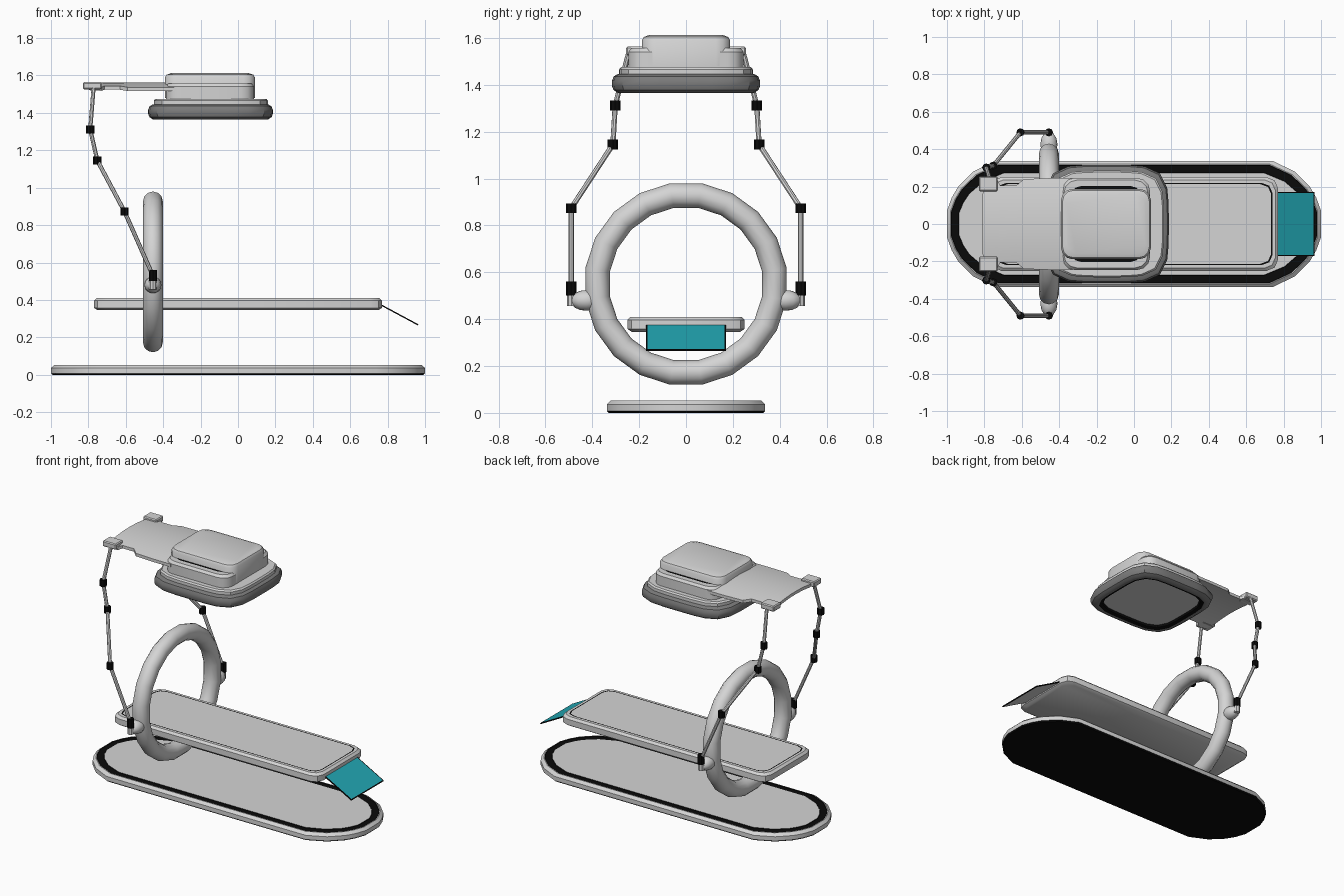
import bpy, bmesh, math
from mathutils import Vector, Matrix

if "Cube" in bpy.data.objects:
    bpy.data.objects.remove(bpy.data.objects["Cube"])

def mat(name, r, g, b):
    m = bpy.data.materials.new(name)
    m.diffuse_color = (r, g, b, 1)
    m.use_nodes = True
    m.node_tree.nodes["Principled BSDF"].inputs["Base Color"].default_value = m.diffuse_color
    return m

LIGHT = mat("light_grey", 0.66, 0.66, 0.66)
DARK = mat("dark_grey", 0.2, 0.2, 0.2)
BLACK = mat("black", 0.003, 0.003, 0.003)
TEAL = mat("teal", 0.016, 0.39, 0.46)
MATS = [LIGHT, DARK, BLACK, TEAL]

def finish(name, bm):
    bmesh.ops.recalc_face_normals(bm, faces=bm.faces[:])
    me = bpy.data.meshes.new(name)
    bm.to_mesh(me)
    bm.free()
    for m in MATS:
        me.materials.append(m)
    ob = bpy.data.objects.new(name, me)
    bpy.context.collection.objects.link(ob)
    return ob

def rounded_rect(hx, hy, r, n=3):
    pts = []
    for k, (sx, sy) in enumerate([(1, 1), (-1, 1), (-1, -1), (1, -1)]):
        for i in range(n + 1):
            a = math.pi / 2 * (k + i / n)
            pts.append((sx * (hx - r) + r * math.cos(a), sy * (hy - r) + r * math.sin(a)))
    return pts

def superellipse(hx, hy, e=4.5, n=28):
    pts = []
    for i in range(n):
        a = 2 * math.pi * (i + 0.5) / n
        c, s = math.cos(a), math.sin(a)
        k = (abs(c) ** e + abs(s) ** e) ** (-1 / e)
        pts.append((hx * c * k, hy * s * k))
    return pts

def loft(name, pts, layers, caps=(0, 0), cx=0):
    """Stack the outline through (inset, z, material of the band below)."""
    hx = max(p[0] for p in pts)
    hy = max(p[1] for p in pts)
    bm = bmesh.new()
    rings = [[bm.verts.new((cx + x * (hx - d) / hx, y * (hy - d) / hy, z)) for x, y in pts]
             for d, z, _ in layers]
    n = len(pts)
    for j in range(1, len(rings)):
        a, b = rings[j - 1], rings[j]
        for i in range(n):
            k = (i + 1) % n
            bm.faces.new((a[i], a[k], b[k], b[i])).material_index = layers[j][2]
    bm.faces.new(rings[0][::-1]).material_index = caps[0]
    bm.faces.new(rings[-1]).material_index = caps[1]
    return finish(name, bm)

def rod(name, a, b, r, m, sides=8):
    a, b = Vector(a), Vector(b)
    d = b - a
    bm = bmesh.new()
    M = Matrix.Translation((a + b) / 2) @ d.to_track_quat('Z', 'Y').to_matrix().to_4x4()
    bmesh.ops.create_cone(bm, cap_ends=True, segments=sides, radius1=r, radius2=r,
                          depth=d.length, matrix=M)
    for f in bm.faces:
        f.material_index = m
    return finish(name, bm)

def box(name, c, size):
    bm = bmesh.new()
    bmesh.ops.create_cube(bm, size=1, matrix=Matrix.Translation(c) @ Matrix.Diagonal((*size, 1)))
    bmesh.ops.bevel(bm, geom=bm.edges[:], offset=0.006, segments=1, affect='EDGES')
    return finish(name, bm)

# Floor base with black border groove
q = [(1, .07), (.975, .14), (.94, .2), (.86, .28), (.74, .338)]
base = (q + [(-x, y) for x, y in q[::-1]] + [(-x, -y) for x, y in q]
        + [(x, -y) for x, y in q[::-1]])
loft("floor_base", base, [(.008, 0, 0), (0, .008, 2), (0, .036, 0), (.018, .053, 0),
                          (.022, .053, 0), (.024, .05, 2), (.062, .05, 2), (.064, .053, 2)], (2, 0))

# Bed with thin black seam
loft("bed", rounded_rect(.77, .25, .06, 2),
     [(.02, .345, 0), (0, .358, 0), (0, .396, 0), (.014, .41, 0), (.03, .41, 0), (.037, .41, 2)])

# Foot flap: teal top, grey underside, black border
bm = bmesh.new()
L = math.hypot(.205, .11)
bmesh.ops.create_cube(bm, size=1, matrix=Matrix.Translation((.86, 0, .322))
                      @ Matrix.Rotation(math.atan2(.11, .205), 4, 'Y')
                      @ Matrix.Diagonal((L, .342, .007, 1)))
big = sorted(bm.faces, key=lambda f: -f.calc_area())[:2]
for f in bm.faces:
    f.material_index = 2
bmesh.ops.inset_individual(bm, faces=big, thickness=.008)
for f in big:
    f.material_index = 3 if f.calc_center_median().z > .322 else 0
finish("foot_flap", bm)

# Scanner ring around the bed
bpy.ops.mesh.primitive_torus_add(major_segments=20, minor_segments=12,
                                 major_radius=.382, minor_radius=.053)
ring = bpy.context.object
ring.name = "scanner_ring"
ring.data.transform(Matrix.Translation((-.455, 0, .55)) @ Matrix.Rotation(math.pi / 2, 4, 'Y')
                    @ Matrix.Rotation(math.pi / 20, 4, 'Z'))
ring.data.materials.append(LIGHT)

# Jointed arms on both sides
for s, side in ((1, "back"), (-1, "front")):
    bm = bmesh.new()
    bmesh.ops.create_uvsphere(bm, u_segments=12, v_segments=8, radius=1,
                              matrix=Matrix.Translation((-.455, s * .425, .48))
                              @ Matrix.Diagonal((.046, .07, .044, 1)))
    finish(side + "_pivot", bm)
    rod(side + "_arm_foot", (-.455, s * .488, .457), (-.455, s * .488, .505), .02, 0)
    path = [Vector((x, s * y, z)) for x, y, z in
            [(-.455, .49, .53), (-.607, .49, .873), (-.752, .312, 1.145),
             (-.79, .302, 1.312), (-.772, .245, 1.535)]]
    for i in range(4):
        rod(f"{side}_arm_rod_{i}", path[i], path[i + 1], .0115, 0)
        d = Vector((0, 0, .021))
        if i == 0:
            d.z = .03
        rod(f"{side}_arm_joint_{i}", path[i] - d, path[i] + d, .022, 2)
    box(side + "_arm_bracket", (-.78, s * .215, 1.545), (.1, .08, .038))

# Arched support plate, narrowed at the side notches
stations = [(-.81, .16), (-.79, .225), (-.73, .235), (-.715, .205), (-.63, .205),
            (-.59, .24), (-.45, .245), (-.33, .245)]
bm = bmesh.new()
N = 10
grid = []
for x, w in stations:
    row = []
    for i in range(N + 1):
        y = w * (2 * i / N - 1)
        z = 1.562 - .026 * (y / .245) ** 2
        row.append((bm.verts.new((x, y, z)), bm.verts.new((x, y, z - .02))))
    grid.append(row)
for a, b in zip(grid, grid[1:]):
    for i in range(N):
        for t in (0, 1):
            bm.faces.new((a[i][t], a[i + 1][t], b[i + 1][t], b[i][t]))
    for i in (0, N):
        bm.faces.new((a[i][0], b[i][0], b[i][1], a[i][1]))
for row in (grid[0], grid[-1]):
    for i in range(N):
        bm.faces.new((row[i][0], row[i + 1][0], row[i + 1][1], row[i][1]))
finish("support_plate", bm)

# Overhead head: dark bumper with recessed underside, collar, housing, cap
loft("head_bumper", superellipse(.333, .316),
     [(.07, 1.385, 0), (.065, 1.372, 2), (.045, 1.365, 2), (.025, 1.365, 1), (.006, 1.378, 1),
      (0, 1.395, 1), (0, 1.418, 1), (.008, 1.436, 1), (.025, 1.446, 1)], (0, 1), -.147)
loft("head_collar", superellipse(.305, .285), [(0, 1.44, 0), (0, 1.466, 0), (.008, 1.475, 0)], (0, 0), -.145)
loft("head_housing", rounded_rect(.236, .246, .07),
     [(0, 1.47, 0), (0, 1.54, 0), (.012, 1.556, 0), (.044, 1.556, 0), (.058, 1.556, 2)], (0, 0), -.15)
loft("head_cap", rounded_rect(.24, .188, .06),
     [(0, 1.48, 0), (0, 1.59, 0), (.008, 1.604, 0), (.03, 1.612, 0)], (0, 0), -.15)

# Smooth shading with sharp edges kept
bpy.ops.object.select_all(action='SELECT')
bpy.context.view_layer.objects.active = ring
bpy.ops.object.shade_smooth_by_angle(angle=math.radians(35))
